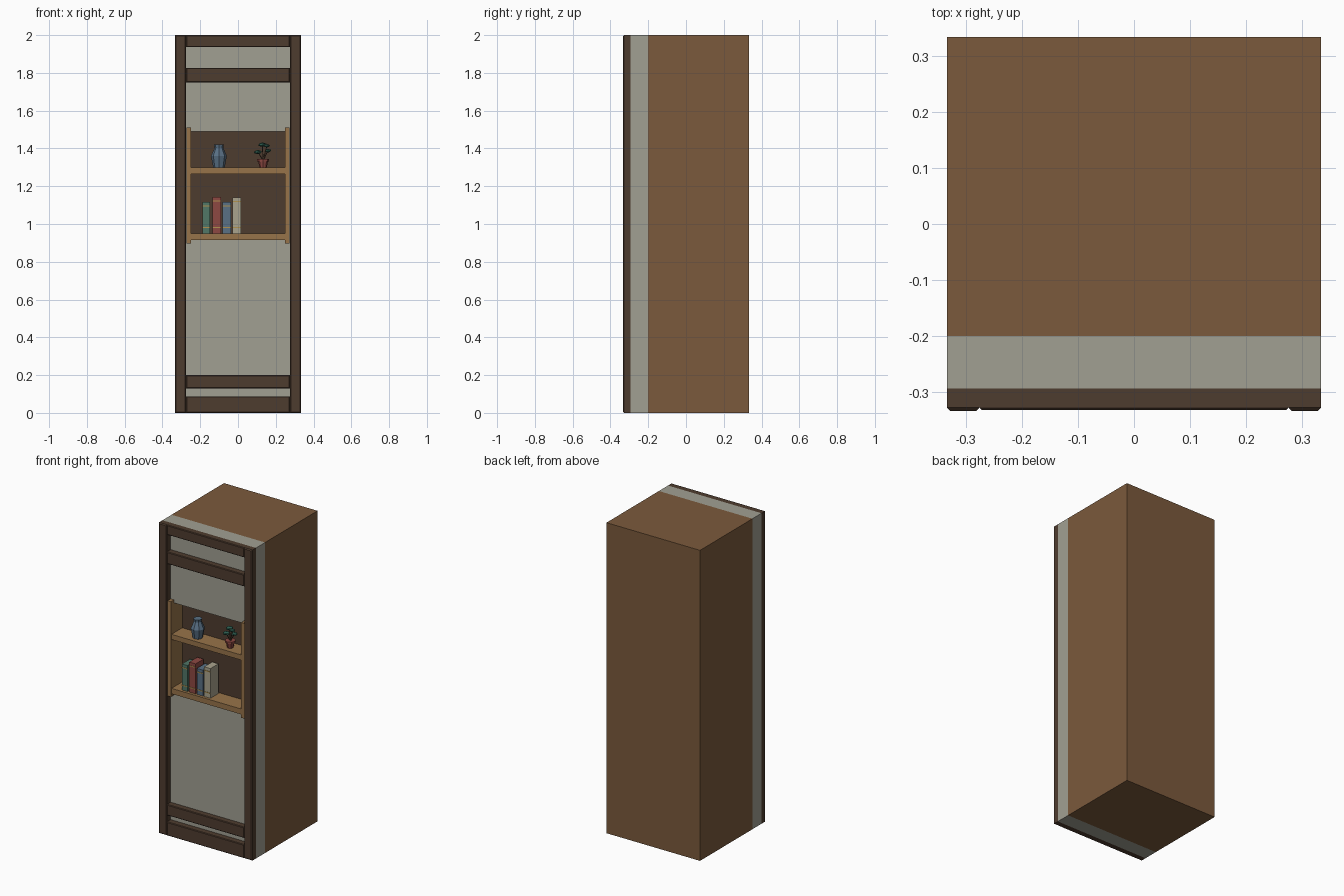
import bpy, bmesh, math
from mathutils import Vector

if "Cube" in bpy.data.objects:
    bpy.data.objects.remove(bpy.data.objects["Cube"])


def mat(name, r, g, b):
    """Material from display colour 0-255."""
    m = bpy.data.materials.new(name)
    m.diffuse_color = (*[(c / 255) ** 2.2 for c in (r, g, b)], 1)
    m.use_nodes = True
    m.node_tree.nodes["Principled BSDF"].inputs["Base Color"].default_value = m.diffuse_color
    return m


BROWN = mat("brown", 122, 90, 62)
DARK = mat("dark_wood", 79, 62, 50)
PLASTER = mat("plaster", 160, 158, 145)
OAK = mat("light_wood", 150, 115, 75)
GREEN = mat("green", 82, 118, 103)
RED = mat("red", 140, 74, 68)
BLUE = mat("blue", 90, 112, 132)
CREAM = mat("cream", 168, 162, 140)
GOLD = mat("gold", 175, 145, 80)
LEAF = mat("leaf", 50, 95, 82)


def finish(name, bm, material):
    bmesh.ops.recalc_face_normals(bm, faces=bm.faces)
    me = bpy.data.meshes.new(name)
    bm.to_mesh(me)
    bm.free()
    ob = bpy.data.objects.new(name, me)
    me.materials.append(material)
    bpy.context.collection.objects.link(ob)
    return ob


def box(name, x, y, z, material, bevel=0):
    """Box from (min, max) ranges, optionally chamfered round its front face."""
    bm = bmesh.new()
    bmesh.ops.create_cube(bm, size=1)
    for v in bm.verts:
        v.co = Vector([r[0] if c < 0 else r[1] for c, r in zip(v.co, (x, y, z))])
    if bevel:
        front = [e for e in bm.edges if all(abs(v.co.y - y[0]) < 1e-5 for v in e.verts)]
        bmesh.ops.bevel(bm, geom=front, offset=bevel, segments=1, affect='EDGES')
    return finish(name, bm, material)


def lathe(name, profile, center, sides, material):
    """Stack of faceted rings from (radius, height) points, capped at both ends."""
    bm = bmesh.new()
    rings = []
    for r, h in profile:
        angles = [2 * math.pi * i / sides for i in range(sides)]
        rings.append([bm.verts.new((center[0] + r * math.cos(a), center[1] + r * math.sin(a),
                                    center[2] + h)) for a in angles])
    for a, b in zip(rings, rings[1:]):
        for i in range(sides):
            j = (i + 1) % sides
            bm.faces.new((a[i], a[j], b[j], b[i]))
    bm.faces.new(rings[0])
    bm.faces.new(rings[-1])
    return finish(name, bm, material)


W = 1 / 3

# Main block and plaster layer around the niche
box("wall_core", (-W, W), (-0.2, W), (0, 2), BROWN)
PY = (-0.293, -0.2)
box("plaster_lower", (-W, W), PY, (0, 0.915), PLASTER)
box("plaster_upper", (-W, W), PY, (1.49, 2), PLASTER)
for s, side in ((-1, "left"), (1, "right")):
    box("plaster_" + side, sorted((s * 0.272, s * W)), PY, (0.915, 1.49), PLASTER)
box("niche_back", (-0.272, 0.272), (-0.21, -0.2), (0.915, 1.49), DARK)

# Timber frame
FY = (-0.332, -0.293)
for s, side in ((-1, "left"), (1, "right")):
    box("post_" + side, sorted((s * 0.275, s * W)), (-W, -0.293), (0, 2), DARK, 0.006)
for name, z in (("beam_bottom", (0, 0.088)), ("beam_lower", (0.13, 0.2)),
                ("beam_upper", (1.75, 1.827)), ("beam_top", (1.937, 2))):
    box(name, (-0.275, 0.275), FY, z, DARK, 0.004)

# Shelf unit
for s, side in ((-1, "left"), (1, "right")):
    box("shelf_side_" + side, sorted((s * 0.25, s * 0.273)), (-0.326, -0.21), (0.897, 1.51), OAK)
box("shelf_lower", (-0.25, 0.25), (-0.32, -0.21), (0.915, 0.95), OAK)
box("shelf_upper", (-0.25, 0.25), (-0.32, -0.21), (1.265, 1.298), OAK)

# Books with spine bands
books = ((-0.188, -0.148, 1.117, GREEN), (-0.136, -0.091, 1.143, RED),
         (-0.082, -0.038, 1.117, BLUE), (-0.030, 0.015, 1.141, CREAM))
for i, (x0, x1, top, m) in enumerate(books):
    box(f"book_{i}", (x0, x1), (-0.302, -0.22), (0.95, top), m)
    for j, z in enumerate((0.978, top - 0.025)):
        box(f"book_{i}_band_{j}", (x0, x1), (-0.304, -0.302), (z, z + 0.006), GOLD)

# Vase
lathe("vase", ((0.03, 0), (0.042, 0.062), (0.023, 0.105), (0.026, 0.122)),
      (-0.101, -0.265, 1.298), 8, BLUE)

# Potted plant
P = (0.133, -0.268)
lathe("plant_pot", ((0.019, 0), (0.026, 0.034), (0.032, 0.034), (0.032, 0.046)),
      (*P, 1.298), 8, RED)


def branch(name, a, b, r=0.003):
    a, b = Vector(a), Vector(b)
    bm = bmesh.new()
    bmesh.ops.create_cone(bm, cap_ends=True, segments=5, radius1=r, radius2=r * 0.7,
                          depth=(b - a).length)
    ob = finish(name, bm, DARK)
    ob.location = (a + b) / 2
    ob.rotation_euler = (b - a).to_track_quat('Z', 'Y').to_euler()


leaves = ((0.105, -0.268, 1.381, 0.023), (0.158, -0.262, 1.388, 0.02),
          (0.129, -0.27, 1.42, 0.024), (0.153, -0.275, 1.414, 0.018))
for i, (x, y, z, r) in enumerate(leaves):
    branch(f"stem_{i}", (*P, 1.335), (x, y, z))
    bm = bmesh.new()
    bmesh.ops.create_icosphere(bm, subdivisions=1, radius=r)
    bmesh.ops.scale(bm, vec=(1, 1, 0.5), verts=bm.verts)
    bmesh.ops.translate(bm, vec=(x, y, z), verts=bm.verts)
    finish(f"leaf_{i}", bm, LEAF)
